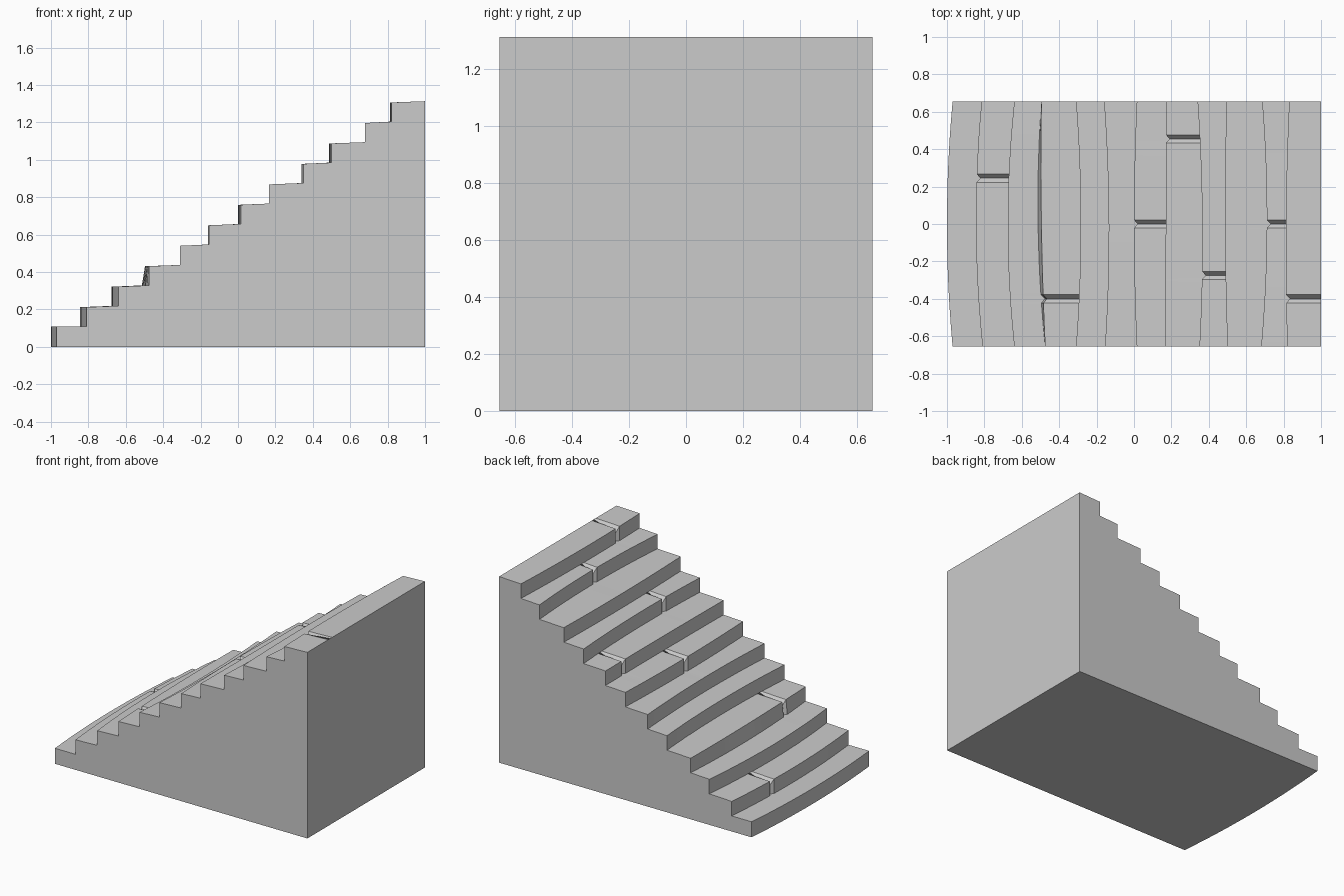
import bpy, bmesh, math

if "Cube" in bpy.data.objects:
    bpy.data.objects.remove(bpy.data.objects["Cube"])

HALF, HEIGHT = 0.655, 1.313
# riser x position: (at -y end, middle, +y end), one entry per step
RISERS = [(-.97, -1, -.97), (-.81, -.845, -.815), (-.64, -.675, -.64),
          (-.475, -.495, -.495), (-.31, -.285, -.31), (-.155, -.135, -.16),
          (.015, 0, .015), (.165, .17, .17), (.35, .365, .34),
          (.5, .487, .495), (.68, .71, .685), (.82, .812, .83)]
# cracked steps: step index -> y of the crack
CRACKS = {1: .245, 3: -.40, 6: 0, 7: .455, 8: -.275, 10: 0, 11: -.40}
RISE = HEIGHT / len(RISERS)
W, DROP, INSET = .022, .05, .02


def riser_x(k, y):
    a, m, b = RISERS[k]
    t = y / HALF
    return m + (b - a) / 2 * t + ((a + b) / 2 - m) * t * t


# columns across the width, with three extra ones at every crack
ys = {round(-HALF + 2 * HALF * i / 12, 4) for i in range(13)}
for c in CRACKS.values():
    ys = {y for y in ys if abs(y - c) > W + .003}
for c in CRACKS.values():
    ys |= {round(c - W, 4), c, round(c + W, 4)}
ys = sorted(ys)

bm = bmesh.new()
cols = []
for y in ys:
    col = []
    for k in range(len(RISERS)):
        x = riser_x(k, y)
        foot = x
        if k == 3:  # this riser leans out at its foot
            foot -= .018 * (1 - (y / HALF) ** 2)
        z = RISE * (k + 1) - (.007 if k else 0)
        cracked = CRACKS.get(k) == y
        if cracked:
            x, foot, z = x + INSET, foot + INSET, z - DROP
        col.append(bm.verts.new((foot, y, RISE * k)))
        col.append(bm.verts.new((x, y, z)))
    col.append(bm.verts.new((1, y, HEIGHT)))
    col.append(bm.verts.new((1, y, 0)))
    cols.append(col)

# stepped surface, back wall and underside
n = len(cols[0])
for a, b in zip(cols, cols[1:]):
    for i in range(n):
        j = (i + 1) % n
        bm.faces.new((a[i], a[j], b[j], b[i]))
# side walls
bm.faces.new(cols[0])
bm.faces.new(cols[-1])
bmesh.ops.recalc_face_normals(bm, faces=bm.faces)

mesh = bpy.data.meshes.new("stone_stairs")
bm.to_mesh(mesh)
bm.free()
stairs = bpy.data.objects.new("stone_stairs", mesh)
bpy.context.collection.objects.link(stairs)
bpy.context.view_layer.objects.active = stairs
stairs.select_set(True)
bpy.ops.object.shade_smooth_by_angle(angle=math.radians(30))
